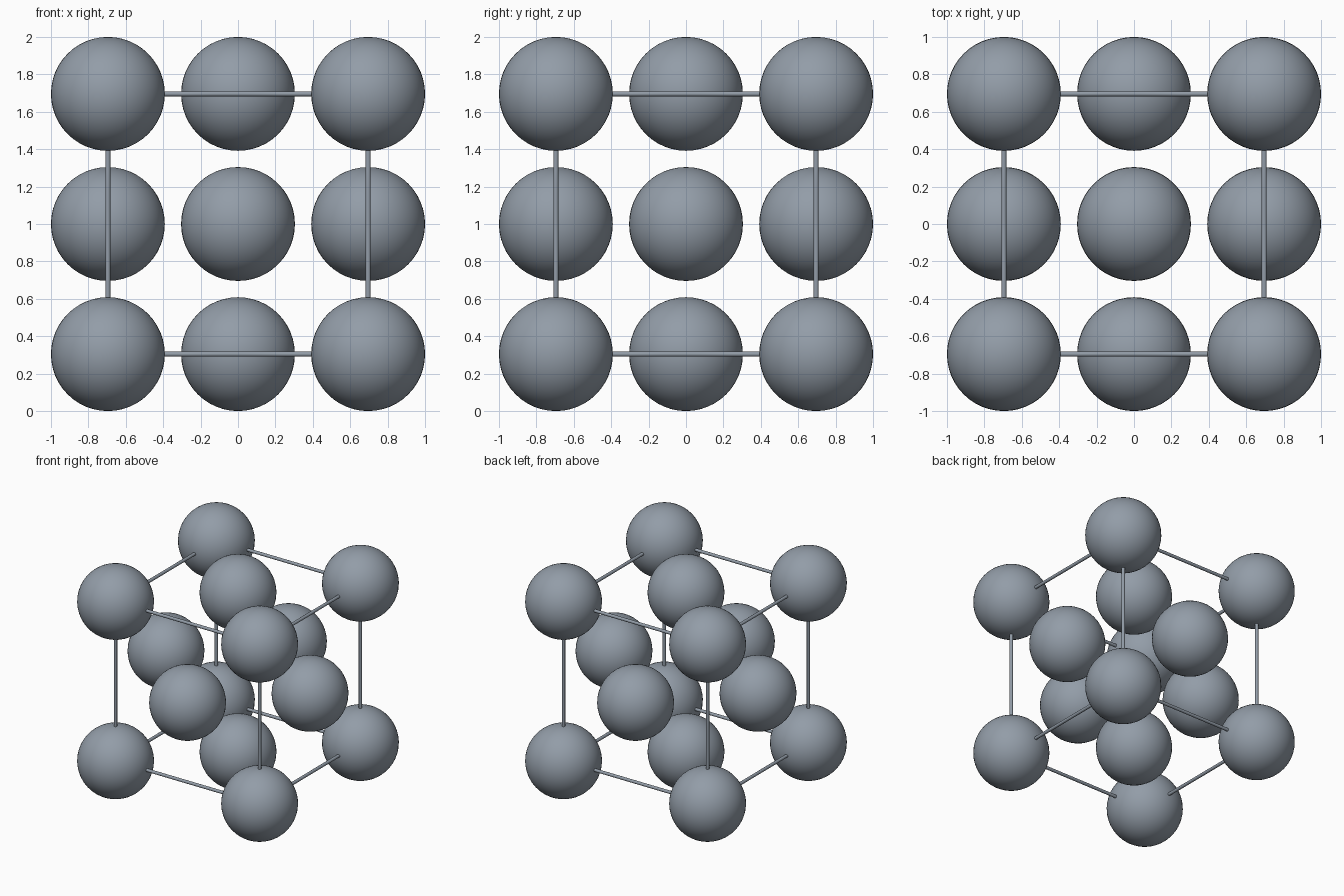
import bpy
from itertools import product
from mathutils import Vector

if "Cube" in bpy.data.objects:
    bpy.data.objects.remove(bpy.data.objects["Cube"])

A = 0.6957       # half the cell edge
R = 0.3043       # atom radius
ROD_R = 0.0135   # bond rod radius
CENTRE = Vector((0, 0, 1))

steel = bpy.data.materials.new("blue_grey")
steel.diffuse_color = (0.29, 0.335, 0.39, 1)
steel.use_nodes = True
steel.node_tree.nodes["Principled BSDF"].inputs["Base Color"].default_value = steel.diffuse_color


def finish(name):
    ob = bpy.context.object
    ob.name = name
    ob.data.materials.append(steel)
    bpy.ops.object.shade_smooth_by_angle()


def atom(name, offset):
    bpy.ops.mesh.primitive_uv_sphere_add(segments=48, ring_count=24, radius=R,
                                         location=CENTRE + Vector(offset) * A)
    finish(name)


def rod(name, axis, u, v):
    # rod along one axis, spanning between two corner atoms
    mid = [u, v]
    mid.insert(axis, 0)
    direction = Vector([int(i == axis) for i in range(3)])
    bpy.ops.mesh.primitive_cylinder_add(
        vertices=16, radius=ROD_R, depth=2 * A,
        location=CENTRE + Vector(mid) * A,
        rotation=direction.to_track_quat('Z', 'Y').to_euler())
    finish(name)


# corner atoms
for corner in product((-1, 1), repeat=3):
    atom("corner_atom", corner)

# face-centre atoms and edge rods
for axis in range(3):
    for s in (-1, 1):
        atom("face_atom", [s * int(i == axis) for i in range(3)])
    for u, v in product((-1, 1), repeat=2):
        rod("edge_rod", axis, u, v)
